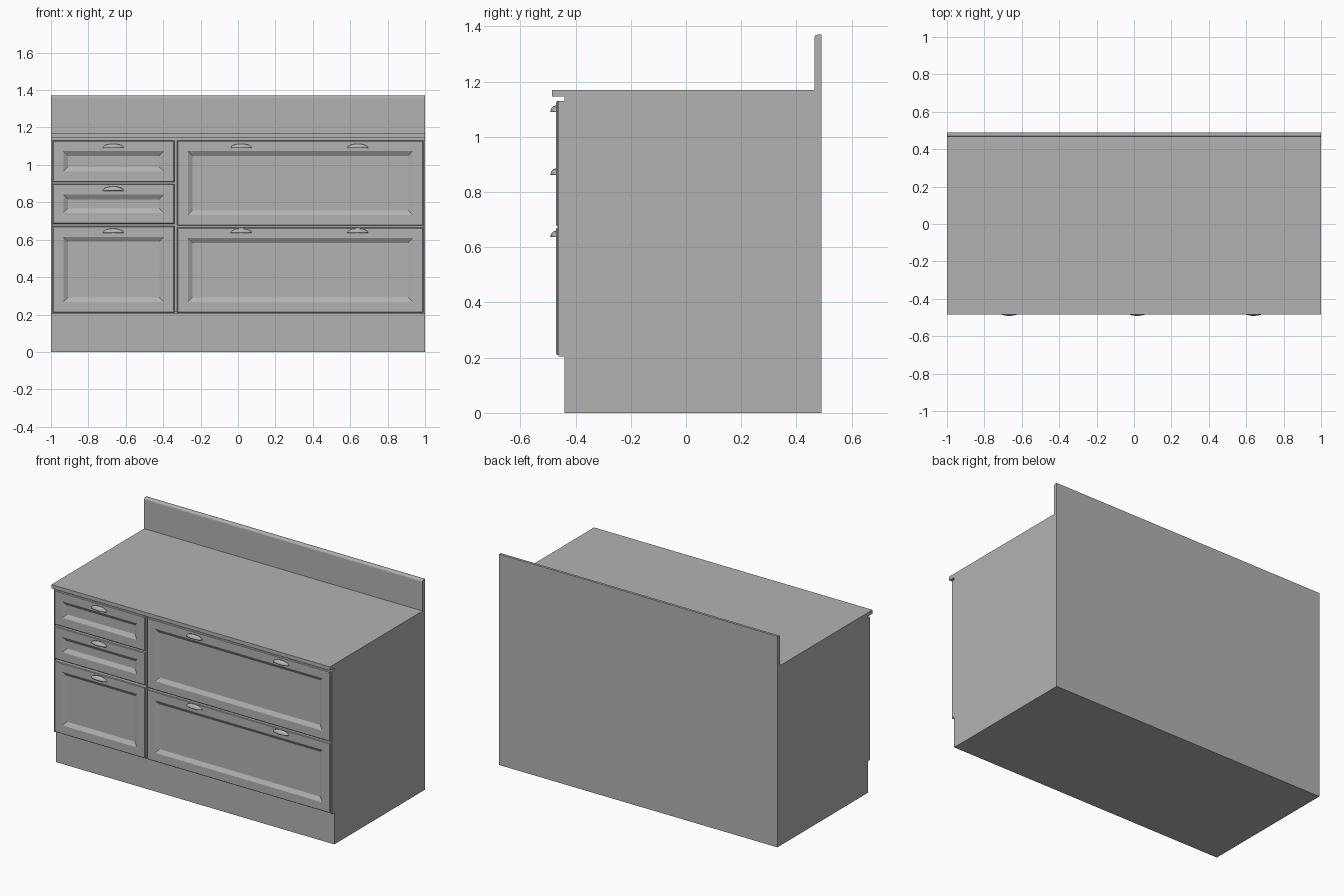
import bpy, bmesh, math

if "Cube" in bpy.data.objects:
    bpy.data.objects.remove(bpy.data.objects["Cube"], do_unlink=True)

# Single flat grey
GREY = (0.45, 0.45, 0.45, 1)
mat = bpy.data.materials.new("plain grey")
mat.use_nodes = True
mat.diffuse_color = GREY
mat.node_tree.nodes["Principled BSDF"].inputs["Base Color"].default_value = GREY


def finish(name, bm, smooth=False):
    bmesh.ops.recalc_face_normals(bm, faces=bm.faces)
    mesh = bpy.data.meshes.new(name)
    bm.to_mesh(mesh)
    bm.free()
    mesh.materials.append(mat)
    obj = bpy.data.objects.new(name, mesh)
    bpy.context.collection.objects.link(obj)
    if smooth:
        bpy.ops.object.select_all(action="DESELECT")
        obj.select_set(True)
        bpy.context.view_layer.objects.active = obj
        bpy.ops.object.shade_smooth_by_angle(angle=math.radians(40))
    return obj


def extrude_profile(name, points, x0, x1):
    """Extrude a (y, z) outline along x."""
    bm = bmesh.new()
    face = bm.faces.new([bm.verts.new((x0, y, z)) for y, z in points])
    new = bmesh.ops.extrude_face_region(bm, geom=[face])["geom"]
    verts = [v for v in new if isinstance(v, bmesh.types.BMVert)]
    bmesh.ops.translate(bm, verts=verts, vec=(x1 - x0, 0, 0))
    return finish(name, bm)


def box(name, x0, x1, y0, y1, z0, z1):
    return extrude_profile(name, [(y0, z0), (y1, z0), (y1, z1), (y0, z1)], x0, x1)


FRONT, CORE = -0.47, -0.44


def drawer_front(name, x0, x1, z0, z1):
    """Slab with softened rim and a recessed, chamfered centre panel."""
    bm = bmesh.new()
    edge = 0.004
    rim = [(x0, z0), (x1, z0), (x1, z1), (x0, z1)]
    back = [bm.verts.new((x, CORE, z)) for x, z in rim]
    front = [bm.verts.new((x, FRONT + edge, z)) for x, z in rim]
    bm.faces.new(back)
    for i in range(4):
        j = (i + 1) % 4
        bm.faces.new((back[i], back[j], front[j], front[i]))
    panel = bm.faces.new(front)
    bmesh.ops.recalc_face_normals(bm, faces=bm.faces)
    for width, depth in ((edge, edge), (0.053, 0), (0.025, -0.015)):
        bmesh.ops.inset_region(bm, faces=[panel], thickness=width, depth=depth,
                               use_even_offset=True)
    return finish(name, bm)


def cup_handle(name, cx, z, rx=0.056, ry=0.021, rz=0.023, across=16, down=5):
    """Quarter-ellipsoid cup pull, open underneath."""
    bm = bmesh.new()
    rows = []
    for i in range(down + 1):
        a = math.pi / 2 * i / down
        row = []
        for k in range(across + 1):
            t = math.pi * k / across
            row.append(bm.verts.new((cx + rx * math.cos(t),
                                     FRONT - ry * math.sin(t) * math.cos(a),
                                     z + rz * math.sin(t) * math.sin(a))))
        rows.append(row)
    for low, high in zip(rows, rows[1:]):
        for k in range(across):
            bm.faces.new((low[k], low[k + 1], high[k + 1], high[k]))
    bmesh.ops.remove_doubles(bm, verts=bm.verts, dist=0.0001)
    obj = finish(name, bm, smooth=True)
    shell = obj.modifiers.new("shell", "SOLIDIFY")
    shell.thickness = 0.003
    return obj


# Cabinet body, with end panels reaching past the core
box("cabinet_body", -1, 1, CORE, 0.49, 0, 1.15)
for side, x in (("right", -1), ("left", 0.992)):
    box(side + "_end_panel", x, x + 0.008, -0.462, CORE, 0.205, 1.13)

# Rail hidden behind the drawer fronts, closing the base of the overhang
box("bottom_rail", -0.992, 0.992, -0.455, CORE, 0.205, 0.215)

# Worktop and splashback with a rounded top front edge
box("worktop", -1, 1, -0.485, 0.49, 1.145, 1.17)
R = 0.012
arc = [(0.465 + R - R * math.cos(a), 1.37 - R + R * math.sin(a))
       for a in (math.pi / 8 * i for i in range(5))]
extrude_profile("splashback", [(0.49, 1.165), (0.465, 1.165)] + arc + [(0.49, 1.37)], -1, 1)

# Drawer fronts: narrow stack of three, wide stack of two
NARROW, WIDE = (-0.991, -0.34), (-0.325, 0.991)
LAYOUT = [
    ("narrow_top_drawer", NARROW, 0.908, 1.13, (-0.667,), 1.09),
    ("narrow_middle_drawer", NARROW, 0.685, 0.898, (-0.667,), 0.862),
    ("narrow_bottom_drawer", NARROW, 0.21, 0.672, (-0.667,), 0.637),
    ("wide_top_drawer", WIDE, 0.675, 1.13, (0.017, 0.64), 1.09),
    ("wide_bottom_drawer", WIDE, 0.21, 0.665, (0.017, 0.64), 0.637),
]
for name, (x0, x1), z0, z1, handles, hz in LAYOUT:
    drawer_front(name, x0, x1, z0, z1)
    for n, hx in enumerate(handles):
        cup_handle(f"{name}_handle_{n + 1}", hx, hz)
